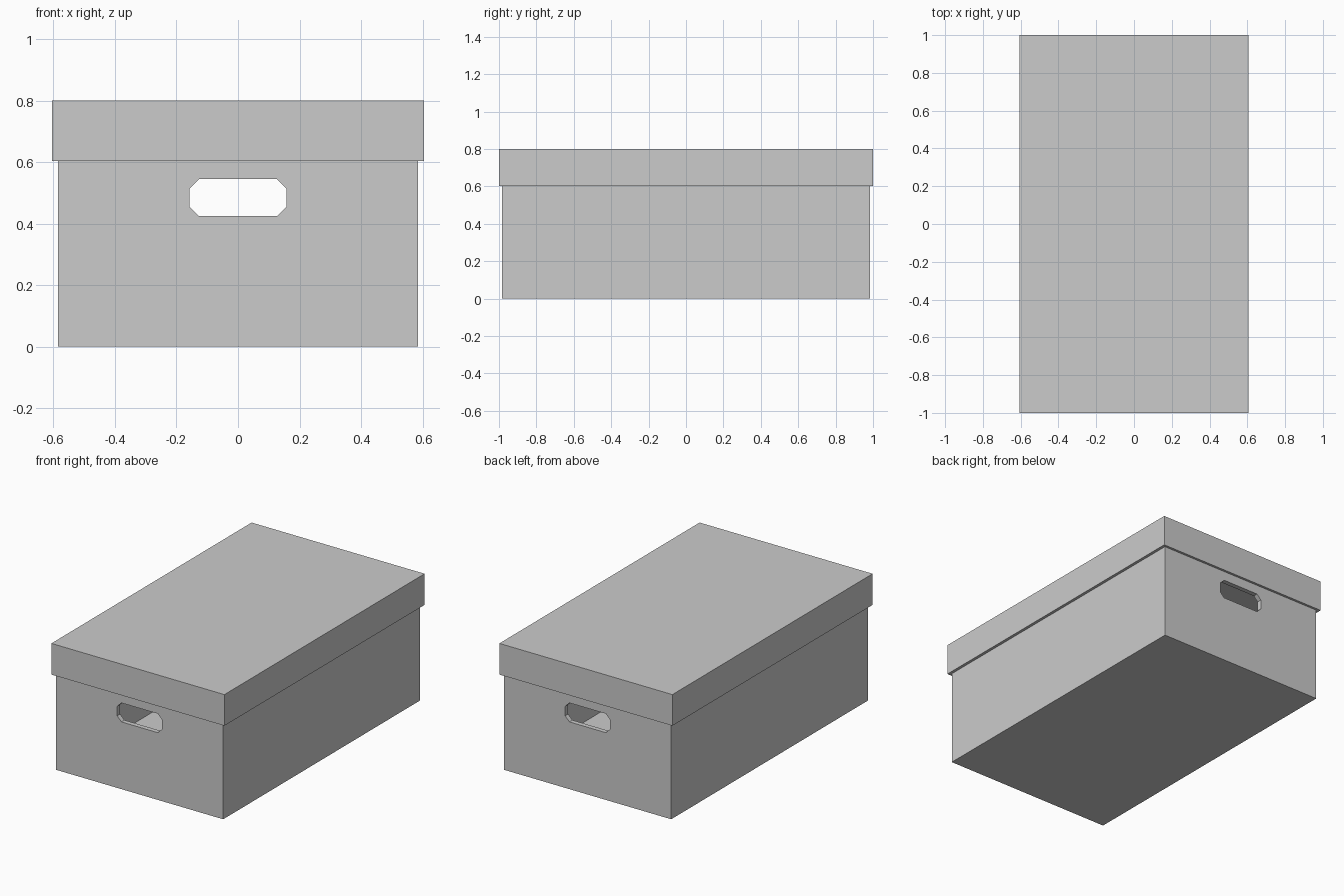
import bpy
import bmesh

if "Cube" in bpy.data.objects:
    bpy.data.objects.remove(bpy.data.objects["Cube"])

WALL = 0.03


def box(name, half_x, half_y, z0, z1):
    bm = bmesh.new()
    bmesh.ops.create_cube(bm, size=1)
    bmesh.ops.scale(bm, vec=(2 * half_x, 2 * half_y, z1 - z0), verts=bm.verts)
    bmesh.ops.translate(bm, vec=(0, 0, (z0 + z1) / 2), verts=bm.verts)
    return finish(name, bm)


def finish(name, bm):
    bmesh.ops.recalc_face_normals(bm, faces=bm.faces)
    mesh = bpy.data.meshes.new(name)
    bm.to_mesh(mesh)
    bm.free()
    obj = bpy.data.objects.new(name, mesh)
    bpy.context.collection.objects.link(obj)
    return obj


def slot(name, half_x, z0, z1, cut, half_y):
    # Chamfered rectangle pushed through both ends of the box
    outline = [(-half_x + cut, z0), (half_x - cut, z0), (half_x, z0 + cut), (half_x, z1 - cut),
               (half_x - cut, z1), (-half_x + cut, z1), (-half_x, z1 - cut), (-half_x, z0 + cut)]
    bm = bmesh.new()
    face = bm.faces.new([bm.verts.new((x, -half_y, z)) for x, z in outline])
    ext = bmesh.ops.extrude_face_region(bm, geom=[face])
    verts = [g for g in ext["geom"] if isinstance(g, bmesh.types.BMVert)]
    bmesh.ops.translate(bm, vec=(0, 2 * half_y, 0), verts=verts)
    return finish(name, bm)


def cut(obj, cutter):
    mod = obj.modifiers.new("cut", "BOOLEAN")
    mod.operation = "DIFFERENCE"
    mod.solver = "EXACT"
    mod.object = cutter
    bpy.context.view_layer.objects.active = obj
    bpy.ops.object.modifier_apply(modifier=mod.name)
    bpy.data.objects.remove(cutter)


# Open box body with a hand hole in each end
body = box("box_body", 0.585, 0.983, 0, 0.775)
cut(body, box("cavity", 0.585 - WALL, 0.983 - WALL, 0.02, 1))
cut(body, slot("hand_hole", 0.157, 0.425, 0.545, 0.03, 1.2))

# Hollow lid fitting over the body
lid = box("box_lid", 0.605, 1.0, 0.603, 0.8)
cut(lid, box("lid_cavity", 0.587, 0.985, 0.4, 0.78))
